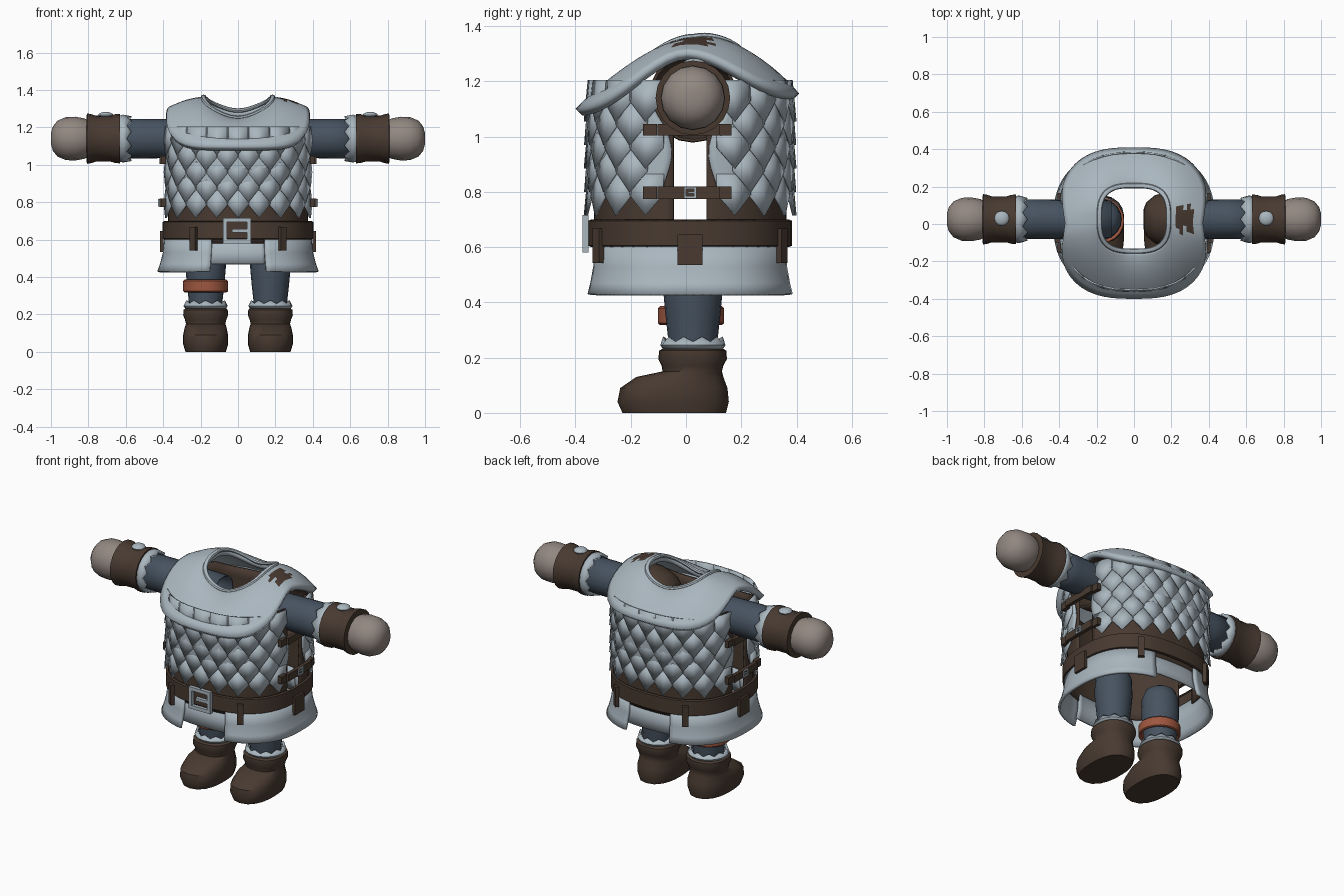
import bpy, bmesh, math
from math import pi, sin, cos
from mathutils import Vector, Matrix

cube = bpy.data.objects.get("Cube")
if cube:
    bpy.data.objects.remove(cube)


def material(name, *rgb):
    m = bpy.data.materials.new(name)
    m.use_nodes = True
    m.diffuse_color = (*rgb, 1)
    m.node_tree.nodes["Principled BSDF"].inputs["Base Color"].default_value = (*rgb, 1)
    return m


steel = material("pale steel", 0.40, 0.47, 0.52)
leather = material("brown leather", 0.065, 0.042, 0.030)
cloth = material("slate blue cloth", 0.062, 0.086, 0.118)
copper = material("copper red", 0.34, 0.095, 0.05)
skin = material("grey skin", 0.29, 0.245, 0.22)


def finish(bm, name, mats, thick=0, angle=40, fix=True):
    if fix:
        bmesh.ops.recalc_face_normals(bm, faces=bm.faces[:])
    me = bpy.data.meshes.new(name)
    bm.to_mesh(me)
    bm.free()
    for m in mats:
        me.materials.append(m)
    me.polygons.foreach_set("use_smooth", [True] * len(me.polygons))
    me.set_sharp_from_angle(angle=math.radians(angle))
    ob = bpy.data.objects.new(name, me)
    bpy.context.collection.objects.link(ob)
    if thick:
        mod = ob.modifiers.new("thickness", "SOLIDIFY")
        mod.thickness, mod.offset = thick, -1
    return ob


def loft(name, rows, mat, wrap=True, caps=False, thick=0, rule=None, angle=40):
    """Skin a list of point rows; open sheets must run so that normals face out."""
    bm = bmesh.new()
    vs = [[bm.verts.new(p) for p in r] for r in rows]
    n = len(rows[0])
    for lo, hi in zip(vs, vs[1:]):
        for i in range(n if wrap else n - 1):
            j = (i + 1) % n
            f = bm.faces.new((lo[i], lo[j], hi[j], hi[i]))
            if rule and rule(f.calc_center_median()):
                f.material_index = 1
    if caps:
        bm.faces.new(vs[0][::-1])
        bm.faces.new(vs[-1])
    mats = [mat, leather] if rule else [mat]
    return finish(bm, name, mats, thick, angle, fix=caps)


def box(name, mat, loc, size, turn=0):
    bm = bmesh.new()
    m = Matrix.Translation(loc) @ Matrix.Rotation(turn, 4, "Z") @ Matrix.Diagonal((*size, 1))
    bmesh.ops.create_cube(bm, size=1, matrix=m)
    return finish(bm, name, [mat])


def oval(phi, a, b, z, n=2.5, cy=0.015):
    r = (abs(cos(phi) / a) ** n + abs(sin(phi) / b) ** n) ** (-1 / n)
    return Vector((r * cos(phi), cy + r * sin(phi), z))


def span(a, b, n):
    return [a + (b - a) * i / n for i in range(n + 1)]


def ring(a, b, z, n=2.5, cy=0.015, count=48):
    return [oval(2 * pi * i / count, a, b, z, n, cy) for i in range(count)]


def tube_x(name, mat, side, profile, count=20, zig=0, caps=False, thick=0):
    """Revolve (x, radius) pairs around an arm axis; zig saws the last rim."""
    rows = []
    for k, (x, r) in enumerate(profile):
        rim = zig if k == len(profile) - 1 else 0
        rows.append([(side * (x + rim * (i % 2)), 0.025 + side * r * cos(2 * pi * i / count),
                      1.14 + r * sin(2 * pi * i / count)) for i in range(count)])
    if profile[0][0] > profile[-1][0]:
        rows = rows[::-1]
    return loft(name, rows, mat, caps=caps, thick=thick)


# Mantle: from the neck hole out to the sloping shoulder edge
def hem(y):
    t = min(1, abs(y) / 0.4)
    return 1.31 - (0.21 if y < 0 else 0.155) * t * t * (3 - 2 * t)


rows = []
for s in span(1, 0, 10):
    row = []
    for i in range(64):
        p = 2 * pi * i / 64
        inner = oval(p, 0.185, 0.175, 0, 3, 0.03)
        outer = oval(p, 0.405, 0.405, 0, 2.8, 0.005)
        outer.x *= 1 - 0.09 * max(0, 1 - abs(outer.y) / 0.22)
        zi = 1.25 + 0.11 * cos(p) ** 2 + 0.04 * max(0, sin(p))
        q = inner.lerp(outer, s)
        q.z = zi + (hem(outer.y) - zi) * s ** 1.8
        row.append(q)
    rows.append(row)
loft("mantle", rows, steel, thick=0.035,
     rule=lambda c: 0.215 < c.x < 0.32 and abs(c.y - 0.03) < 0.06 - 0.02 * sin(c.x * 120))
# Raised neck rim
rim = []
for k in range(8):
    t = 2 * pi * k / 8
    rim.append([v + Vector((v.x, v.y - 0.03, 0)).normalized() * 0.014 * cos(t)
                + Vector((0, 0, 0.012 * sin(t))) for v in rows[-1]])
loft("neck_rim", rim + rim[:1], steel)

# Torso: leather lining and steel shell, each a front and a back half
for half, mid in (("front", -pi / 2), ("back", pi / 2)):
    lining, shell = [], []
    for t in span(0, 1, 10):
        row, row2 = [], []
        for u in span(-1, 1, 40):
            p = mid + u * (pi / 2 - 0.16)
            top = min(1.2, hem(oval(p, 0.38, 0.36, 0).y) - 0.01)
            row.append(oval(p, 0.375, 0.348, 0.58 + (top - 0.58) * t))
            z = 0.81 + (top - 0.81) * t
            gap = 0.22 + 0.05 * cos((z - 0.94) * 18 + pi) + max(0, z - 1.03) * 0.9
            p = mid + u * (pi / 2 - gap)
            row2.append(oval(p, 0.392, 0.366 + 0.01 * sin(t * pi), z))
        lining.append(row)
        shell.append(row2)
    loft(half + "_lining", lining, leather, wrap=False, thick=0.01)
    loft(half + "_shell", shell, steel, wrap=False, thick=0.01)

    # Overlapping pointed scales
    bm = bmesh.new()
    for r in range(5):
        step = (pi - 0.5) / 9
        for k in range(9 - r % 2):
            c = mid + (k - (8 - r % 2) / 2) * step
            z = 0.715 + 0.085 * r
            w = step * 0.53
            pts = [(-w, 0.15, 0.002), (-w, 0.075, 0.010), (0, 0, 0.017),
                   (w, 0.075, 0.010), (w, 0.15, 0.002), (0, 0.15, 0.003)]
            vs = [bm.verts.new(oval(c + du, 0.393 + d, 0.368 + d, z + dz)) for du, dz, d in pts]
            bm.faces.new((vs[0], vs[1], vs[2], vs[5]))
            bm.faces.new((vs[5], vs[2], vs[3], vs[4]))
    finish(bm, half + "_scales", [steel], 0.009, 25, fix=False)

# Belt
loft("belt", [ring(a, b, z) for a, b, z in
              ((0.392, 0.357, 0.60), (0.403, 0.369, 0.605), (0.403, 0.369, 0.695), (0.392, 0.357, 0.70))],
     leather, thick=0.012)


def buckle(name, w, h, bar, place):
    """Square frame with a tongue; place(u, v, du, dv) puts each bar."""
    for s in (-1, 1):
        place(name + "_side", s * (w - bar) / 2, 0, bar, h)
        place(name + "_edge", 0, s * (h - bar) / 2, w, bar)
    place(name + "_tongue", w * 0.12, 0, w * 0.6, bar * 0.8)


buckle("belt_buckle", 0.15, 0.135, 0.022,
       lambda n, u, v, du, dv: box(n, steel, (u - 0.005, -0.363, 0.648 + v), (du, 0.022, dv)))

# Hanging belt tabs
for p in (0.95, pi - 0.95, -0.95, 0.95 - pi):
    q = oval(p, 0.408, 0.375, 0.605)
    box("belt_tab", leather, q, (0.022, 0.038, 0.125), p)

# Flared skirt: side plates with front and back flaps
flare = ((0.43, 0.432, 0.383), (0.47, 0.417, 0.373), (0.53, 0.402, 0.362), (0.62, 0.393, 0.358))
for name, mid in (("left", 0), ("right", pi)):
    loft(name + "_skirt", [[oval(mid + u * (pi / 2 - 0.39), a, b, z) for u in span(-1, 1, 32)]
                           for z, a, b in flare], steel, wrap=False, thick=0.016)
for name, mid in (("front", -pi / 2), ("back", pi / 2)):
    loft(name + "_flap", [[oval(mid + u * 0.42, a - 0.012, b - 0.014, max(z, 0.47)) for u in span(-1, 1, 12)]
                          for z, a, b in flare[1:]], steel, wrap=False, thick=0.012)

# Boot sections: height, toe, heel, half width
boot = ((0, -0.23, 0.145, 0.108), (0.04, -0.248, 0.155, 0.12), (0.09, -0.238, 0.15, 0.12),
        (0.13, -0.18, 0.135, 0.112), (0.15, -0.085, 0.13, 0.105), (0.17, -0.088, 0.135, 0.11),
        (0.195, -0.1, 0.148, 0.12), (0.225, -0.097, 0.146, 0.118), (0.232, -0.085, 0.135, 0.108))

for side, word in ((1, "left"), (-1, "right")):
    # Leg, boot and fur trim
    def shifted(rows):
        return [[Vector(v) + Vector((side * 0.173, 0, 0)) for v in r] for r in rows]

    loft(word + "_boot", shifted([ring(w, (h - t) / 2, z, 2.4, (h + t) / 2, 24) for z, t, h, w in boot]),
         leather, caps=True)
    loft(word + "_leg", shifted([ring(r, r, z, 2, 0.025, 20) for z, r in
                                 ((0.2, 0.085), (0.27, 0.09), (0.36, 0.1), (0.45, 0.108),
                                  (0.55, 0.105), (0.60, 0.085), (0.625, 0.045))]), cloth, caps=True)
    trim = [ring(r, r, z, 2, 0.025, 20) for z, r in ((0.225, 0.105), (0.245, 0.118), (0.258, 0.108))]
    for i, v in enumerate(trim[-1]):
        v.z += 0.018 * (i % 2)
    loft(word + "_boot_trim", shifted(trim), steel, thick=0.012)
    if side < 0:
        loft("leg_band", shifted([ring(r, r, z, 2, 0.018, 20) for z, r in
                                  ((0.318, 0.112), (0.325, 0.12), (0.378, 0.12), (0.386, 0.112))]),
             copper, thick=0.015)

    # Sleeve, trim, cuff, fist
    tube_x(word + "_sleeve", cloth, side, ((0.12, 0.1), (0.3, 0.103), (0.5, 0.106), (0.66, 0.106)), thick=0.008)
    tube_x(word + "_sleeve_trim", steel, side, ((0.645, 0.12), (0.615, 0.128), (0.595, 0.12)),
           zig=-0.026, thick=0.012)
    tube_x(word + "_cuff", leather, side, ((0.63, 0.118), (0.632, 0.132), (0.655, 0.131), (0.68, 0.123),
                                           (0.76, 0.123), (0.785, 0.131), (0.808, 0.135), (0.81, 0.112)), caps=True)
    tube_x(word + "_fist", skin, side, ((0.79, 0.09), (0.82, 0.108), (0.87, 0.117), (0.92, 0.115),
                                        (0.965, 0.096), (0.99, 0.065), (1.0, 0.03)), 16, caps=True)
    bm = bmesh.new()
    bmesh.ops.create_uvsphere(bm, u_segments=12, v_segments=8, radius=1,
                              matrix=Matrix.Translation((side * 0.707, 0.03, 1.265)) @ Matrix.Diagonal((0.04, 0.04, 0.018, 1)))
    finish(bm, word + "_cuff_stud", [steel])

    # Side straps with small buckle, and side belt tab
    for z, h in ((0.797, 0.045), (1.025, 0.042)):
        box(word + "_side_strap", leather, (side * 0.41, 0.01, z), (0.022, 0.225, h))
        for y in (-0.125, 0.145):
            box(word + "_strap_end", leather, (side * 0.397, y - 0.005, z), (0.025, 0.05, h))
    buckle(word + "_strap_buckle", 0.045, 0.042, 0.008,
           lambda n, u, v, du, dv: box(n, steel, (side * 0.423, 0.015 + u, 0.797 + v), (0.01, du, dv)))
    box(word + "_belt_drop", leather, (side * 0.407, 0.015, 0.59), (0.018, 0.09, 0.11))

# Leather shoulder cap under the mantle, left side only
tube_x("left_shoulder_cap", leather, 1, ((0.05, 0.05), (0.065, 0.09), (0.11, 0.128), (0.2, 0.155),
                                         (0.3, 0.162), (0.355, 0.16)), 20, thick=0.01)
